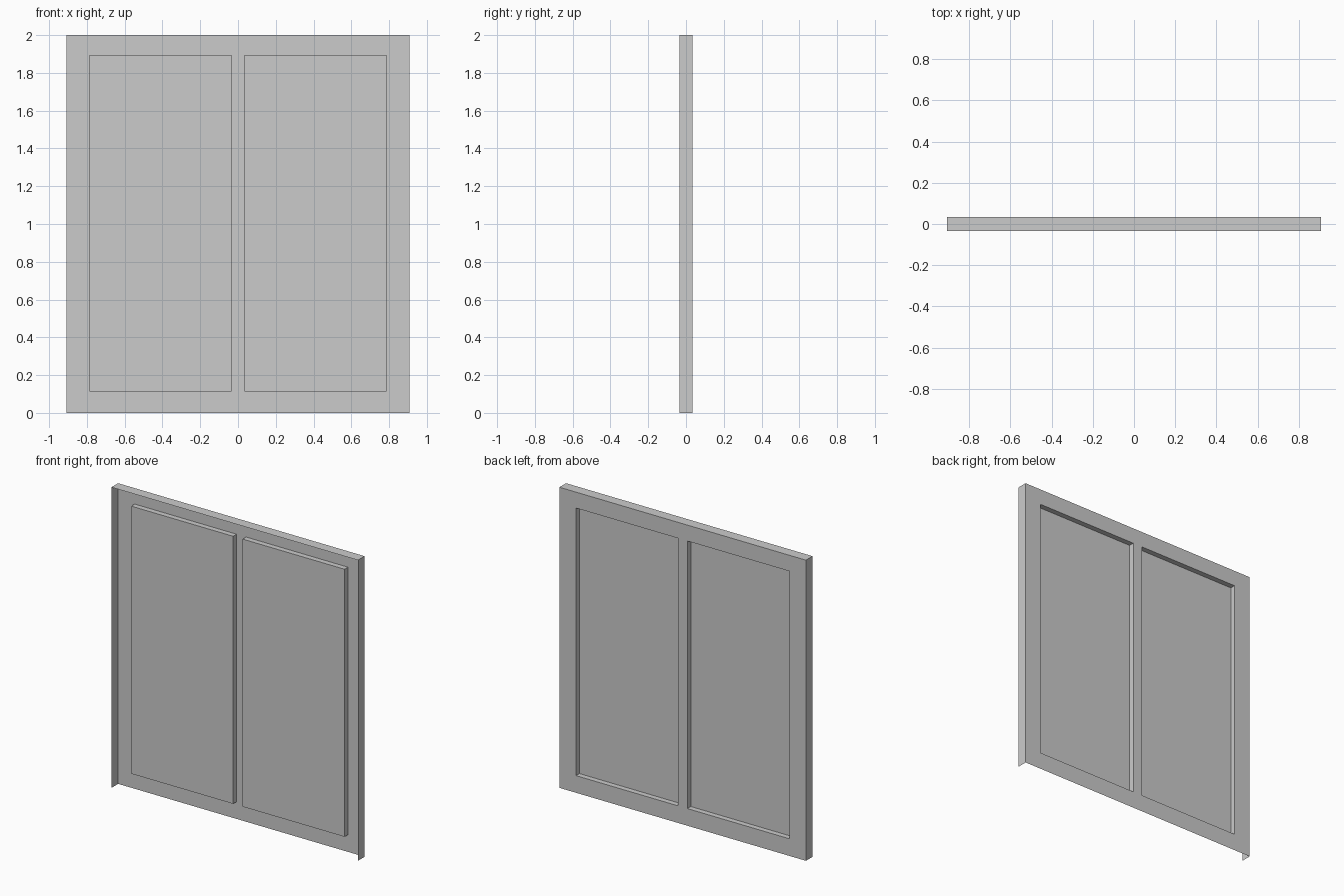
import bpy
import bmesh

if "Cube" in bpy.data.objects:
    bpy.data.objects.remove(bpy.data.objects["Cube"])

W, H = 0.907, 2.0            # half width, height
BACK, FRONT = 0.035, -0.035  # sheet plane and flange lip
PRESS = 0.036                # depth of the pressed panels
XS = [-W, -0.785, -0.035, 0.035, 0.785, W]
ZS = [0.0, 0.114, 1.894, H]

bm = bmesh.new()

# flat sheet divided at the panel outlines
grid = [[bm.verts.new((x, BACK, z)) for z in ZS] for x in XS]
panels = []
for i in range(len(XS) - 1):
    for j in range(len(ZS) - 1):
        f = bm.faces.new((grid[i][j], grid[i][j + 1],
                          grid[i + 1][j + 1], grid[i + 1][j]))
        if j == 1 and i in (1, 3):
            panels.append(f)

# folded flanges on the left, right and top edges (bottom stays open)
rim = [e for e in bm.edges if e.is_boundary
       and not all(v.co.z < 1e-5 for v in e.verts)]
out = bmesh.ops.extrude_edge_only(bm, edges=rim)
for v in out["geom"]:
    if isinstance(v, bmesh.types.BMVert):
        v.co.y = FRONT

# two door panels pressed towards the front
for p in panels:
    out = bmesh.ops.extrude_face_region(bm, geom=[p])
    for v in out["geom"]:
        if isinstance(v, bmesh.types.BMVert):
            v.co.y = BACK - PRESS
    if p.is_valid:
        bmesh.ops.delete(bm, geom=[p], context='FACES_ONLY')

# outer side of the sheet faces backwards
bmesh.ops.recalc_face_normals(bm, faces=bm.faces[:])
bm.normal_update()
if sum(f.normal.y * f.calc_area() for f in bm.faces) < 0:
    bmesh.ops.reverse_faces(bm, faces=bm.faces[:])

# merge coplanar strips into clean faces
bmesh.ops.dissolve_limit(bm, angle_limit=0.01, verts=bm.verts[:],
                         edges=[e for e in bm.edges if e.is_boundary is False
                                and e.verts[0].co.y != e.verts[1].co.y])

mesh = bpy.data.meshes.new("pressed_double_panel")
bm.to_mesh(mesh)
bm.free()
bpy.context.collection.objects.link(
    bpy.data.objects.new("pressed_double_panel", mesh))
